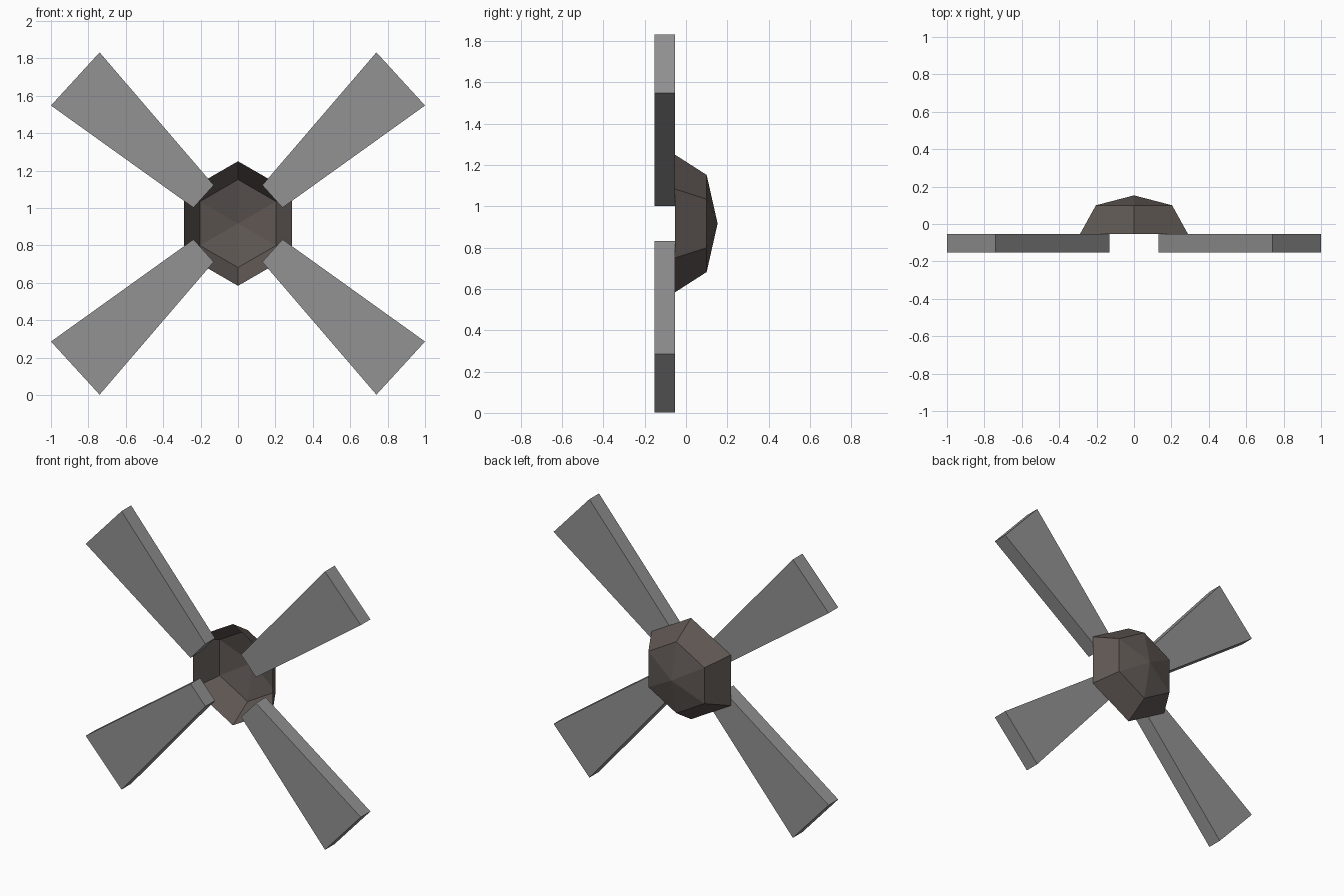
import bpy, bmesh, math

if "Cube" in bpy.data.objects:
    bpy.data.objects.remove(bpy.data.objects["Cube"])

CZ = 0.917          # height of the hub centre
Y_JOIN = -0.053     # plane where blades meet the hub rim


def make_material(name, color):
    mat = bpy.data.materials.new(name)
    mat.diffuse_color = color
    mat.use_nodes = True
    mat.node_tree.nodes["Principled BSDF"].inputs["Base Color"].default_value = mat.diffuse_color
    return mat


def make_object(name, bm, mat):
    mesh = bpy.data.meshes.new(name)
    bm.to_mesh(mesh)
    bm.free()
    mesh.materials.append(mat)
    obj = bpy.data.objects.new(name, mesh)
    bpy.context.collection.objects.link(obj)
    return obj


hub_mat = make_material("dark_brown", (0.112, 0.094, 0.086, 1))
blade_mat = make_material("mid_grey", (0.29, 0.29, 0.29, 1))

# Hub: open six-sided dome, two rings and an apex pointing to the back
bm = bmesh.new()
rings = []
for radius, y in ((0.333, Y_JOIN), (0.235, 0.10)):
    ring = []
    for i in range(6):
        a = math.radians(90 + 60 * i)
        ring.append(bm.verts.new((radius * math.cos(a), y, CZ + radius * math.sin(a))))
    rings.append(ring)
apex = bm.verts.new((0, 0.153, CZ))
rim, shoulder = rings
for i in range(6):
    j = (i + 1) % 6
    bm.faces.new((rim[j], rim[i], shoulder[i], shoulder[j]))
    cap = bm.faces.new((shoulder[j], shoulder[i], apex))
# Make the normals point outward
bm.normal_update()
if cap.normal.y < 0:
    bmesh.ops.reverse_faces(bm, faces=bm.faces[:])
make_object("hub", bm, hub_mat)

# Blades: tapered slabs, one profile mirrored to four corners
profile = ((0.13, 0.205), (0.74, 0.915), (1.0, 0.631), (0.238, 0.085))
for side, sx in (("right", 1), ("left", -1)):
    for level, sz in (("upper", 1), ("lower", -1)):
        bm = bmesh.new()
        front = [bm.verts.new((sx * x, -0.153, CZ + sz * z)) for x, z in profile]
        back = [bm.verts.new((v.co.x, Y_JOIN, v.co.z)) for v in front]
        bm.faces.new(front)
        bm.faces.new(back[::-1])
        for i in range(4):
            j = (i + 1) % 4
            bm.faces.new((front[j], front[i], back[i], back[j]))
        bmesh.ops.recalc_face_normals(bm, faces=bm.faces[:])
        make_object(f"{level}_{side}_blade", bm, blade_mat)
